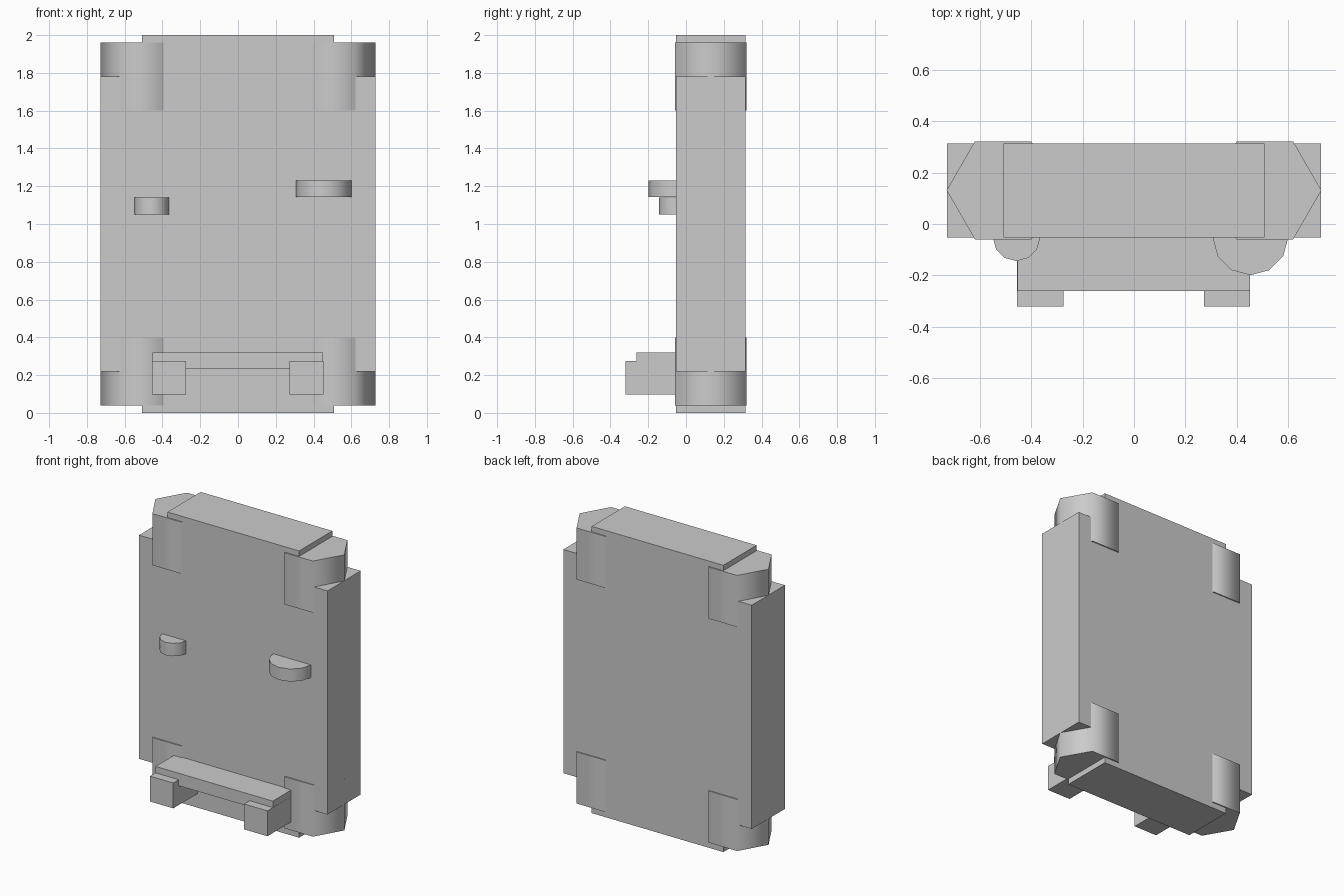
import bpy, bmesh, math

if "Cube" in bpy.data.objects:
    bpy.data.objects.remove(bpy.data.objects["Cube"])


def prism(name, profile, depth, place, smooth=False):
    """Extrude a closed 2D profile; place(a, b, d) maps it into 3D."""
    bm = bmesh.new()
    low = [bm.verts.new(place(a, b, depth[0])) for a, b in profile]
    high = [bm.verts.new(place(a, b, depth[1])) for a, b in profile]
    bm.faces.new(low)
    bm.faces.new(high)
    n = len(profile)
    for i in range(n):
        j = (i + 1) % n
        bm.faces.new((low[i], low[j], high[j], high[i]))
    bmesh.ops.recalc_face_normals(bm, faces=bm.faces)
    mesh = bpy.data.meshes.new(name)
    bm.to_mesh(mesh)
    bm.free()
    obj = bpy.data.objects.new(name, mesh)
    bpy.context.collection.objects.link(obj)
    if smooth:
        bpy.ops.object.select_all(action='DESELECT')
        obj.select_set(True)
        bpy.context.view_layer.objects.active = obj
        bpy.ops.object.shade_smooth_by_angle(angle=math.radians(65))
    return obj


def upright(x, y, z):
    return (x, y, z)


def facing_front(x, z, y):
    return (x, y, z)


def box(name, x, y, z):
    rect = [(x[0], y[0]), (x[1], y[0]), (x[1], y[1]), (x[0], y[1])]
    return prism(name, rect, z, upright)


def cylinder(name, cx, cy, r, sides, z):
    ring = [(cx + r * math.cos(2 * math.pi * i / sides),
             cy + r * math.sin(2 * math.pi * i / sides)) for i in range(sides)]
    return prism(name, ring, z, upright, smooth=True)


FRONT, BACK = -0.052, 0.314

# Slab with notched corners
quarter = [(0.727, 1.0 - 0.22), (0.508, 1.0 - 0.22), (0.508, 1.0)]
outline = []
for sx, sz in ((1, 1), (-1, 1), (-1, -1), (1, -1)):
    pts = quarter if sx * sz > 0 else quarter[::-1]
    outline += [(sx * x, 1 + sz * z) for x, z in pts]
prism("slab", outline, (FRONT, BACK), facing_front)

# Hexagonal corner bumpers
for side, sx in (("left", -1), ("right", 1)):
    for level, z in (("lower", (0.04, 0.4)), ("upper", (1.602, 1.962))):
        cylinder(f"{level}_{side}_bumper", sx * 0.509, 0.131, 0.22, 6, z)

# Half-round front knobs
cylinder("small_knob", -0.457, FRONT, 0.092, 12, (1.05, 1.14))
cylinder("large_knob", 0.453, FRONT, 0.147, 12, (1.142, 1.23))

# Front ledge with two brackets
box("ledge", (-0.453, 0.451), (-0.261, FRONT), (0.233, 0.32))
for side, x in (("left", (-0.455, -0.275)), ("right", (0.272, 0.452))):
    box(f"{side}_bracket", x, (-0.321, FRONT), (0.098, 0.275))
